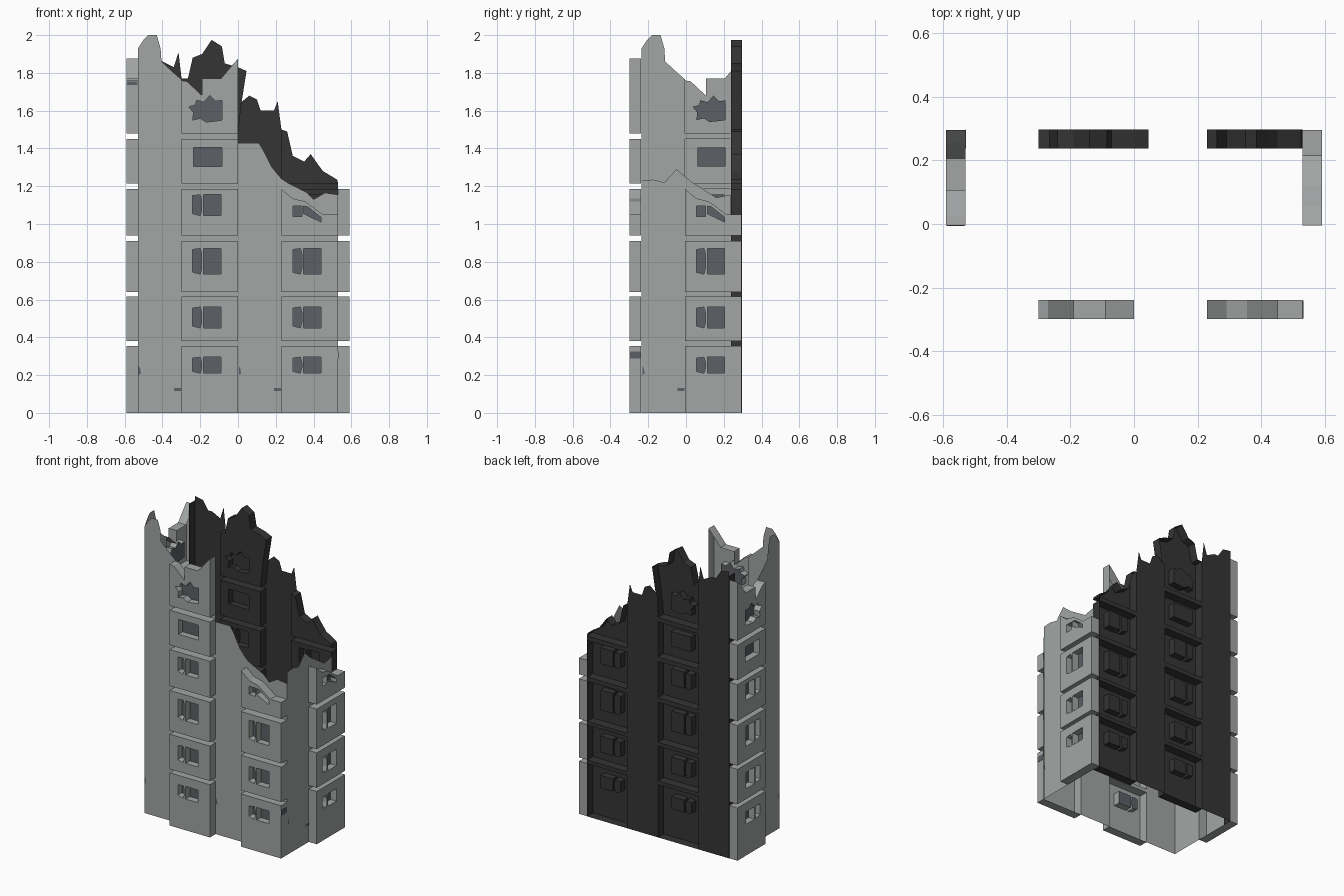
import bpy
from mathutils import Vector
from mathutils.geometry import tessellate_polygon

if "Cube" in bpy.data.objects:
    bpy.data.objects.remove(bpy.data.objects["Cube"])


def material(name, rgb):
    m = bpy.data.materials.new(name)
    m.diffuse_color = (*rgb, 1)
    m.use_nodes = True
    m.node_tree.nodes["Principled BSDF"].inputs["Base Color"].default_value = m.diffuse_color
    return m


CONCRETE = material("pale concrete", (0.36, 0.38, 0.375))
CHARRED = material("charred concrete", (0.035, 0.035, 0.035))
GLASS = material("dusty glass", (0.11, 0.115, 0.135))

DEPTH, RECESS = 0.06, 0.045
# Storey heights (bottom, top)
STOREYS = [(0, .355), (.38, .615), (.64, .91), (.94, 1.185), (1.215, 1.45), (1.48, 1.88)]

# Each wall maps (along, outward, up) to the world; flip keeps normals outward
WALLS = {
    "front": (lambda u, d, z: (u, -.238 - d, z), False, CONCRETE, GLASS),
    "back": (lambda u, d, z: (u, .297 - d, z), False, CHARRED, CHARRED),
    "left": (lambda u, d, z: (-.53 - d, u + .295, z), True, CONCRETE, GLASS),
    "right": (lambda u, d, z: (.53 + d, u - .235, z), False, CONCRETE, GLASS),
}


def rect(u0, u1, z0, z1):
    return [(u0, z0), (u1, z0), (u1, z1), (u0, z1)]


class Part:
    """Collects faces in wall coordinates and turns them into an object."""

    def __init__(self, wall, name):
        self.map, self.flip, self.wall_mat, self.glass = WALLS[wall]
        self.name = wall + "_" + name
        self.verts, self.faces, self.mats = [], [], []

    def face(self, pts, mat=0):
        n = len(self.verts)
        self.verts += [self.map(*p) for p in pts]
        ids = list(range(n, n + len(pts)))
        self.faces.append(ids[::-1] if self.flip else ids)
        self.mats.append(mat)

    def sheet(self, outer, d=0, holes=(), mat=0):
        loops = [outer] + [list(h) for h in holes]
        flat = [p for l in loops for p in l]
        for t in tessellate_polygon([[Vector((u, z, 0)) for u, z in l] for l in loops]):
            a, b, c = (flat[i] for i in t)
            if (b[0]-a[0])*(c[1]-a[1]) - (b[1]-a[1])*(c[0]-a[0]) < 0:
                b, c = c, b
            self.face([(u, d, z) for u, z in (a, b, c)], mat)

    def rim(self, loop, d0, d1):
        for a, b in zip(loop, loop[1:] + loop[:1]):
            self.face([(a[0], d0, a[1]), (b[0], d0, b[1]), (b[0], d1, b[1]), (a[0], d1, a[1])])

    def finish(self):
        me = bpy.data.meshes.new(self.name)
        me.from_pydata(self.verts, [], self.faces)
        me.materials.append(self.wall_mat)
        me.materials.append(self.glass)
        for p, m in zip(me.polygons, self.mats):
            p.material_index = m
        bpy.context.collection.objects.link(bpy.data.objects.new(self.name, me))


def windows(u, storey, broken):
    """Window outlines for a bay whose left edge is u."""
    if storey == 3 and broken:
        return [rect(u+.06, u+.108, 1.04, 1.095),
                [(u+.118, 1.055), (u+.21, 1.01), (u+.21, 1.035), (u+.14, 1.09), (u+.118, 1.095)]]
    if storey < 4:
        lo, hi = [(.21, .295), (.45, .56), (.735, .87), (1.045, 1.155)][storey]
        left = [(u+.06, lo+.01), (u+.1, lo), (u+.108, lo+.03), (u+.108, hi-.03), (u+.1, hi), (u+.06, hi-.005)]
        return [left, rect(u+.118, u+.21, lo, hi)]
    if storey == 4:
        return [rect(u+.065, u+.215, 1.305, 1.405)]
    shape = [(.06, 1.55), (.1, 1.56), (.13, 1.54), (.18, 1.545), (.215, 1.55), (.215, 1.655),
             (.18, 1.65), (.15, 1.68), (.12, 1.645), (.08, 1.655), (.075, 1.63), (.04, 1.62), (.065, 1.59)]
    return [[(u+a, z) for a, z in shape]]


def bay(wall, side, u, count, top=None, wins=True, gap_end=None):
    """Column of hollow projecting panels; top is the broken outline of the last one."""
    for s in range(count):
        lo, hi = STOREYS[s]
        last = s == count - 1 and top is not None
        outline = [(u, lo), (u + .3, lo)] + top if last else rect(u, u + .3, lo, hi)
        part = Part(wall, f"{side}_panel_{s + 1}")
        holes = windows(u, s, last) if wins or not last else []
        part.sheet(outline, DEPTH, holes)
        part.rim(outline, 0, DEPTH)
        for h in holes:  # recessed window
            part.rim(h, DEPTH, DEPTH - RECESS)
            part.sheet(h, DEPTH - RECESS, mat=1)
        if s:  # wall strip in the joint between storeys
            part.sheet(rect(u, gap_end or u + .3, STOREYS[s-1][1], lo))
        part.finish()


def pier(wall, side, u0, u1, top):
    """Flat wall strip with a ragged top, plus its small vents."""
    part = Part(wall, side + "_pier")
    part.sheet([(u0, 0), (u1, 0)] + top)
    part.sheet(rect(u1 - .04, u1 - .003, .115, .132), .003, mat=1)
    part.sheet([(u0+.004, .2), (u0+.016, .21), (u0+.012, .235), (u0+.004, .25)], .003, mat=1)
    part.finish()


def sheet_part(wall, name, outline):
    part = Part(wall, name)
    part.sheet(outline)
    part.finish()


# Ragged outlines, listed right to left
TALL_PIER = [(-.3, 1.765), (-.34, 1.80), (-.405, 1.86), (-.41, 1.93), (-.43, 2.0), (-.475, 2.0), (-.5, 1.975), (-.53, 1.93)]
TALL_PANEL = [(0, 1.875), (-.04, 1.83), (-.09, 1.77), (-.19, 1.77), (-.19, 1.68), (-.27, 1.755), (-.3, 1.76)]
SLOPE = [(.53, 1.05), (.45, 1.05), (.355, 1.12), (.29, 1.135), (.23, 1.185)]

# Front wall
pier("front", "left", -.53, -.3, TALL_PIER)
bay("front", "left", -.3, 6, TALL_PANEL)
pier("front", "right", 0, .23, [(.23, 1.24), (.18, 1.30), (.14, 1.38), (.11, 1.43), (0, 1.43)])
bay("front", "right", .23, 4, SLOPE)
sheet_part("front", "broken_edge", SLOPE[::-1] + [(.53, 1.155), (.46, 1.165), (.4, 1.13), (.36, 1.17), (.26, 1.22), (.23, 1.24)])

# Left wall repeats the tall half of the front
pier("left", "tall", -.53, -.3, TALL_PIER)
bay("left", "tall", -.3, 6, TALL_PANEL, gap_end=-.06)

# Right wall repeats the low half
pier("right", "low", 0, .23, [(.23, 1.25), (.185, 1.29), (.12, 1.22), (.06, 1.235), (0, 1.23)])
bay("right", "low", .23, 4, SLOPE, gap_end=.47)
sheet_part("right", "broken_edge", [(.23, 1.185), (.29, 1.135), (.355, 1.12), (.45, 1.05), (.47, 1.05),
                                    (.47, 1.155), (.395, 1.14), (.255, 1.23), (.23, 1.25)])

# Charred back wall, its panels facing into the building
pier("back", "left", -.53, -.3, [(-.3, 1.78), (-.315, 1.91), (-.34, 1.83), (-.4, 1.86), (-.43, 1.86), (-.47, 1.92), (-.53, 1.93)])
bay("back", "left", -.3, 6, [(.02, 1.65), (.045, 1.81), (0, 1.83), (-.07, 1.85), (-.085, 1.94), (-.14, 1.975),
                             (-.19, 1.9), (-.24, 1.88), (-.265, 1.77), (-.3, 1.77)])
pier("back", "right", 0, .23, [(.23, 1.5), (.21, 1.65), (.19, 1.6), (.12, 1.6), (.1, 1.66), (.06, 1.68), (0, 1.63)])
bay("back", "right", .23, 5, [(.525, 1.235), (.45, 1.28), (.42, 1.32), (.385, 1.37), (.35, 1.33), (.29, 1.36),
                              (.26, 1.49), (.23, 1.5)], wins=False)


def box(name, mat, lo, hi):
    me = bpy.data.meshes.new(name)
    v = [(x, y, z) for x in (lo[0], hi[0]) for y in (lo[1], hi[1]) for z in (lo[2], hi[2])]
    me.from_pydata(v, [], [(0, 1, 3, 2), (4, 6, 7, 5), (0, 4, 5, 1), (2, 3, 7, 6), (0, 2, 6, 4), (1, 5, 7, 3)])
    me.materials.append(mat)
    bpy.context.collection.objects.link(bpy.data.objects.new(name, me))


# Charred corner returns joining the back wall to the side walls
box("left_corner_return", CHARRED, (-.53, .237, 0), (-.528, .297, 1.9))
box("right_corner_return", CHARRED, (.527, .237, 0), (.529, .297, 1.15))
# Scorch marks on panel ends
box("front_panel_mark", GLASS, (.53, -.297, .287), (.532, -.24, .325))
box("left_panel_mark", GLASS, (-.588, -.007, 1.735), (-.532, -.005, 1.755))
